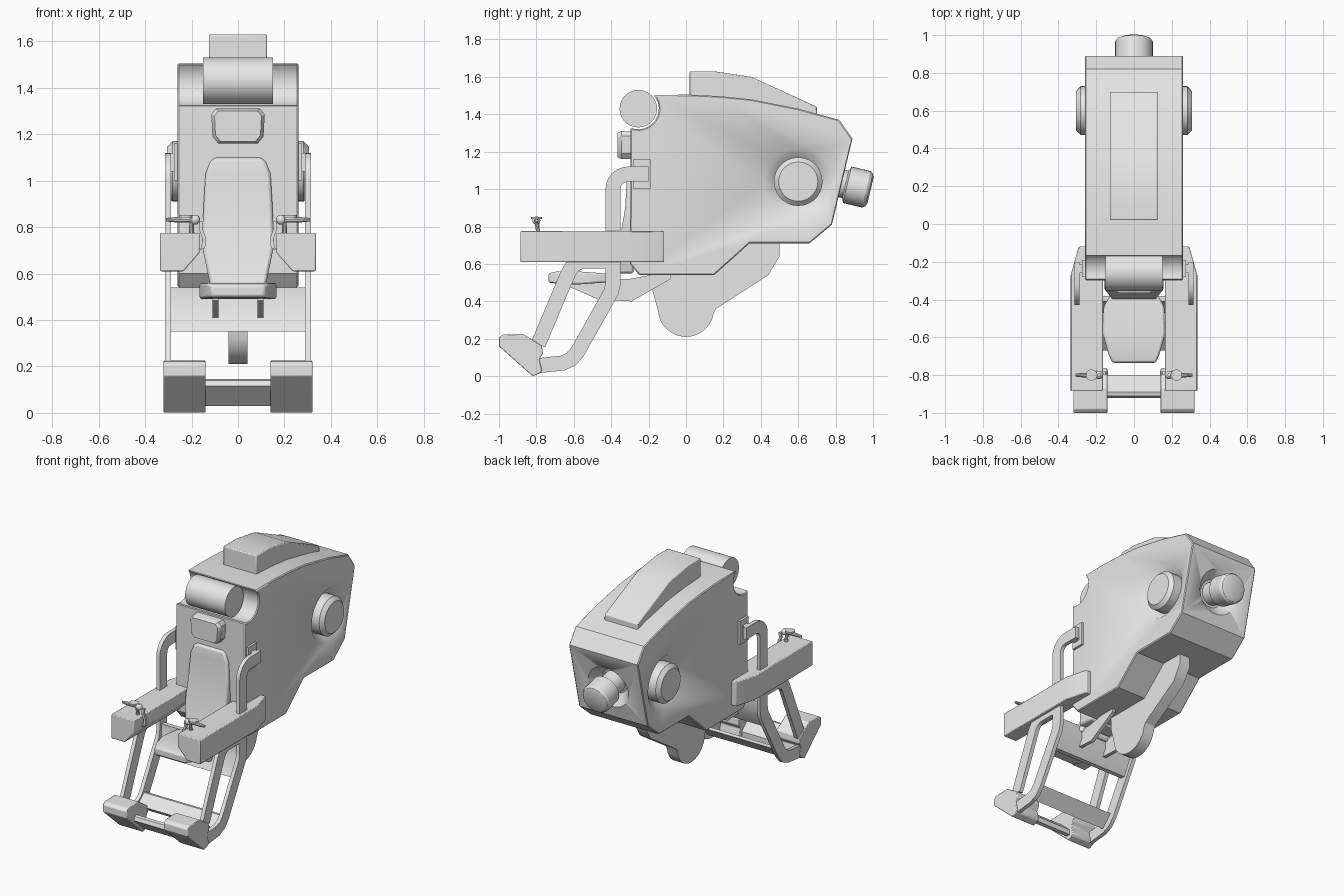
import bpy, bmesh
from math import sin, cos, pi, radians
from mathutils import Vector

cube = bpy.data.objects.get("Cube")
if cube:
    bpy.data.objects.remove(cube, do_unlink=True)

grey = bpy.data.materials.new("plain_grey")
grey.use_nodes = True
grey.diffuse_color = (0.8, 0.8, 0.8, 1)
grey.node_tree.nodes["Principled BSDF"].inputs["Base Color"].default_value = (0.8, 0.8, 0.8, 1)


def loft(name, sections, mirror=False, bevel=0.0):
    """Skin equal-sized closed loops of points, capping both ends."""
    bm = bmesh.new()
    rings = [[bm.verts.new(p) for p in s] for s in sections]
    n = len(rings[0])
    for a, b in zip(rings, rings[1:]):
        for i in range(n):
            j = (i + 1) % n
            bm.faces.new((a[i], a[j], b[j], b[i]))
    bm.faces.new(rings[0][::-1])
    bm.faces.new(rings[-1])
    bmesh.ops.recalc_face_normals(bm, faces=bm.faces)
    mesh = bpy.data.meshes.new(name)
    bm.to_mesh(mesh)
    bm.free()
    obj = bpy.data.objects.new(name, mesh)
    bpy.context.collection.objects.link(obj)
    mesh.materials.append(grey)
    if bevel:
        mod = obj.modifiers.new("bevel", "BEVEL")
        mod.width, mod.segments = bevel, 2
        mod.limit_method, mod.angle_limit = "ANGLE", radians(35)
    if mirror:
        obj.modifiers.new("mirror", "MIRROR")
    bpy.ops.object.select_all(action="DESELECT")
    obj.select_set(True)
    bpy.context.view_layer.objects.active = obj
    bpy.ops.object.shade_smooth_by_angle(angle=radians(32))
    return obj


def prism(name, profile, x0, x1, **kw):
    """Extrude a side profile (y, z) across x."""
    return loft(name, [[(x, y, z) for y, z in profile] for x in (x0, x1)], **kw)


def bar(name, path, half, x0, x1):
    """Flat bar of constant width following a side path, on both sides."""
    pts = [Vector(p) for p in path]
    left, right = [], []
    for i, p in enumerate(pts):
        a = (p - pts[i - 1]).normalized() if i else None
        b = (pts[i + 1] - p).normalized() if i < len(pts) - 1 else a
        a = a or b
        t = (a + b).normalized()
        off = Vector((-t.y, t.x)) * half / max(t.dot(a), 0.5)
        left.append(p + off)
        right.append(p - off)
    return prism(name, left + right[::-1], x0, x1, mirror=True)


def lathe(name, profile, origin, axis, seg=28, **kw):
    """Revolve (radius, distance) pairs around an axis."""
    q = Vector(axis).to_track_quat("Z", "Y")
    o = Vector(origin)
    return loft(name, [[o + q @ Vector((r * cos(2 * pi * i / seg), r * sin(2 * pi * i / seg), t))
                        for i in range(seg)] for r, t in profile], **kw)


def arc(cy, cz, r, a0, a1, n):
    return [(cy + r * cos(radians(a0 + (a1 - a0) * i / n)),
             cz + r * sin(radians(a0 + (a1 - a0) * i / n))) for i in range(n + 1)]


# Main hull with a curved notch at the top front
hull = arc(-0.255, 1.43, 0.11, 42, -112, 12) + [
    (-0.30, 0.60), (-0.25, 0.54), (0.15, 0.54), (0.34, 0.71), (0.66, 0.71), (0.78, 0.81),
    (0.89, 1.27), (0.82, 1.37), (0.60, 1.43), (0.35, 1.48), (0.18, 1.497), (0.02, 1.505)]
body = prism("body", hull, -0.26, 0.26)

# Conical recesses for the side lamps and rear nozzle
back_axis = (0, 0.97, -0.23)
sides = (("right", -1), ("left", 1))
cutters = [lathe(s + "_cutter", [(0.11, -0.07), (0.18, 0), (0.19, 0.01)],
                 (k * 0.26, 0.60, 1.04), (k, 0, 0)) for s, k in sides]
cutters.append(lathe("rear_cutter", [(0.09, -0.07), (0.15, 0), (0.16, 0.01)],
                     (0, 0.833, 1.03), back_axis))
bpy.context.view_layer.objects.active = body
for c in cutters:
    mod = body.modifiers.new("recess", "BOOLEAN")
    mod.operation, mod.solver, mod.object = "DIFFERENCE", "EXACT", c
    bpy.ops.object.modifier_apply(modifier=mod.name)
    bpy.data.objects.remove(c, do_unlink=True)
edge = body.modifiers.new("bevel", "BEVEL")
edge.width, edge.limit_method, edge.angle_limit = 0.006, "ANGLE", radians(60)

# Lamps, nozzle and top front roller
for s, k in sides:
    lathe(s + "_lamp", [(0.13, -0.08), (0.13, 0.022), (0.105, 0.046)],
          (k * 0.26, 0.60, 1.04), (k, 0, 0))
lathe("rear_nozzle", [(0.075, -0.10), (0.075, 0.02), (0.10, 0.03), (0.10, 0.135),
                      (0.09, 0.15), (0.07, 0.158)], (0, 0.833, 1.03), back_axis)
lathe("front_roller", [(0.10, -0.15), (0.10, 0.15)], (0, -0.255, 1.43), (1, 0, 0), seg=40)

# Roof hump and keel fin
prism("roof_hump", [(0.02, 1.48), (0.02, 1.63), (0.15, 1.63), (0.35, 1.60), (0.70, 1.44), (0.70, 1.38)],
      -0.125, 0.125, bevel=0.006)
prism("keel", [(0.50, 0.75), (0.50, 0.64), (0.44, 0.54), (0.16, 0.36)]
      + arc(0, 0.36, 0.15, -10, -176, 14) + [(-0.18, 0.46), (-0.18, 0.58)], -0.04, 0.04)

# Seat back: width and front depth vary with height
rows = [(1.10, 0.10, -0.308), (1.08, 0.12, -0.315), (1.03, 0.14, -0.318), (0.90, 0.148, -0.325),
        (0.72, 0.155, -0.355), (0.55, 0.12, -0.40)]
loft("seat_back", [[(-w, -0.28, z), (w, -0.28, z), (w, y, z), (-w, y, z)] for z, w, y in rows],
     bevel=0.012)
# Seat cushion: width and thickness vary along its length
rows = [(-0.36, 0.12, 0.54, 0.50), (-0.44, 0.16, 0.55, 0.50), (-0.58, 0.165, 0.56, 0.49),
        (-0.69, 0.135, 0.56, 0.495), (-0.735, 0.115, 0.55, 0.50)]
loft("seat_cushion", [[(-w, y, b), (w, y, b), (w, y, t), (-w, y, t)] for y, w, t, b in rows],
     bevel=0.01)
prism("seat_support", [(-0.64, 0.51), (-0.64, 0.485), (-0.47, 0.41), (-0.29, 0.40), (-0.08, 0.52),
                       (-0.08, 0.56), (-0.30, 0.52)], 0.085, 0.11, mirror=True)

# Headrest: a rounded pad
pad = [(0.095, 1.31), (0.115, 1.285), (0.11, 1.19), (0.085, 1.16)]
pad += [(-x, z) for x, z in reversed(pad)]
loft("headrest", [[(x * f, y, 1.235 + (z - 1.235) * f) for x, z in pad]
                  for y, f in ((-0.28, 1), (-0.345, 1), (-0.365, 0.88))])

# Arm rests, tapering against the hull at the rear
arm = [(0.165, 0.775), (0.335, 0.775), (0.335, 0.61), (0.235, 0.61), (0.165, 0.69)]
loft("arm_rest", [[(x - d, y, z) for x, z in arm] for y, d in ((-0.885, 0), (-0.27, 0), (-0.12, 0.042))],
     mirror=True, bevel=0.005)

# Control sticks on the arm rests
lathe("stick_stem", [(0.012, 0), (0.009, 0.06)], (0.20, -0.79, 0.77), (0, -0.2, 1), seg=10, mirror=True)
lathe("stick_grip", [(0.008, 0), (0.012, 0.02), (0.012, 0.09), (0.008, 0.13)], (0.18, -0.80, 0.832),
      (1, 0, 0), seg=10, mirror=True)
lathe("stick_knob", [(0.022 * sin(pi * i / 8), -0.022 * cos(pi * i / 8)) for i in range(1, 8)],
      (0.185, -0.80, 0.832), (0, 0, 1), seg=14, mirror=True)
lathe("stick_dial", [(0.03, 0), (0.03, 0.012)], (0.225, -0.80, 0.84), (0, 0, 1), seg=14, mirror=True)
# Side levers hooked on the inner faces of the arm rests
hook = [(0.175, 0.70), (0.15, 0.71), (0.145, 0.75), (0.16, 0.79), (0.158, 0.825)]
loft("side_lever", [[(x + 0.008 * a, -0.79 + 0.008 * b, z)
                     for a, b in ((-1, -1), (1, -1), (1, 1), (-1, 1))] for x, z in hook], mirror=True)

# Bent side frames
bar("rear_frame", [(-0.20, 1.08), (-0.31, 1.08)] + arc(-0.31, 1.00, 0.08, 105, 180, 5)
    + [(-0.39, 0.50), (-0.40, 0.45), (-0.58, 0.13), (-0.615, 0.09), (-0.66, 0.07), (-0.80, 0.055)],
    0.04, 0.288, 0.314)
bar("front_frame", [(-0.40, 0.615), (-0.56, 0.615), (-0.605, 0.59), (-0.63, 0.55), (-0.79, 0.17)],
    0.04, 0.288, 0.314)
prism("frame_bracket", [(-0.28, 1.00), (-0.19, 1.00), (-0.19, 1.16), (-0.28, 1.16)], 0.25, 0.275, mirror=True)
prism("frame_joint", [(-0.26, 1.04), (-0.215, 1.04), (-0.215, 1.12), (-0.26, 1.12)], 0.25, 0.305, mirror=True)

# Cross members between the frames
prism("upper_cross_plate", [(-0.41, 0.54), (-0.38, 0.54), (-0.38, 0.46), (-0.44, 0.35), (-0.47, 0.35),
                            (-0.41, 0.46)], -0.30, 0.30)
prism("lower_cross_bar", [(-0.575, 0.14), (-0.60, 0.145), (-0.67, 0.085), (-0.65, 0.06)], -0.30, 0.30)
prism("foot_cross_bar", [(-0.92, 0.115), (-0.91, 0.14), (-0.89, 0.145), (-0.80, 0.065), (-0.80, 0.03),
                         (-0.83, 0.03)], -0.16, 0.16)

# Foot rests
prism("foot_rest", [(-1.0, 0.205), (-0.98, 0.222), (-0.87, 0.225), (-0.83, 0.20), (-0.77, 0.16),
                    (-0.765, 0.12), (-0.785, 0.09), (-0.77, 0.03), (-0.78, 0.015), (-0.82, 0.0),
                    (-1.0, 0.16)], 0.14, 0.32, mirror=True, bevel=0.004)
